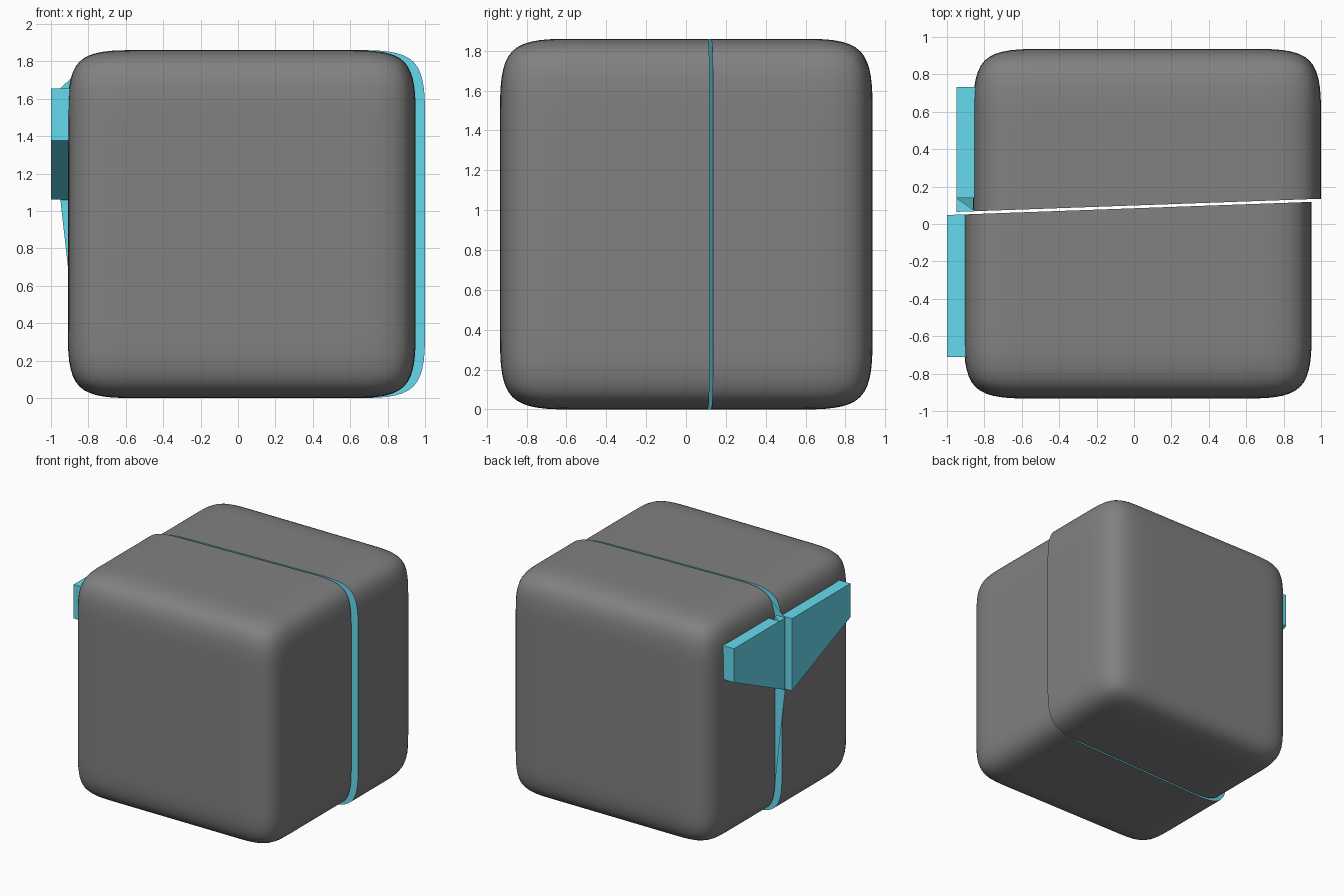
import bpy, bmesh
from mathutils import Vector
from mathutils.geometry import convex_hull_2d

if "Cube" in bpy.data.objects:
    bpy.data.objects.remove(bpy.data.objects["Cube"])

S = 0.93            # half size of the block
SLOPE = 0.036       # slant of the cut across the block
TOP = 1.656         # height of the handle's top


def material(name, color):
    mat = bpy.data.materials.new(name)
    mat.diffuse_color = (*color, 1)
    mat.use_nodes = True
    mat.node_tree.nodes["Principled BSDF"].inputs["Base Color"].default_value = mat.diffuse_color
    return mat


cyan = material("cyan", (0.13, 0.71, 0.86))
dark_grey = material("dark_grey", (0.22, 0.22, 0.22))


def to_object(name, bm, mat=None, smooth=False, recalc=True):
    if recalc:
        bmesh.ops.recalc_face_normals(bm, faces=bm.faces[:])
    me = bpy.data.meshes.new(name)
    bm.to_mesh(me)
    bm.free()
    ob = bpy.data.objects.new(name, me)
    bpy.context.collection.objects.link(ob)
    if mat:
        me.materials.clear()
        me.materials.append(mat)
    if smooth:
        me.shade_smooth()
    return ob


def rounded_block(cx, cy):
    # Gridded cube, smoothed by subdivision so only its rim is round
    bm = bmesh.new()
    bmesh.ops.create_cube(bm, size=2 * S)
    bmesh.ops.subdivide_edges(bm, edges=bm.edges[:], cuts=4, use_grid_fill=True)
    ob = to_object("block_source", bm)
    ob.modifiers.new("round", 'SUBSURF').levels = 3
    bm = bmesh.new()
    bm.from_object(ob, bpy.context.evaluated_depsgraph_get())
    bpy.data.objects.remove(ob)
    bmesh.ops.translate(bm, verts=bm.verts, vec=(cx, cy, S))
    return bm


def handle_prism(x0, x1):
    # Flared handle bar: level top, underside dropping to the seam
    profile = [(-0.712, TOP), (-0.712, 1.377), (0.055, 1.058), (0.732, 1.377), (0.732, TOP)]
    bm = bmesh.new()
    f = bm.faces.new([bm.verts.new((x0, y, z)) for y, z in profile])
    r = bmesh.ops.extrude_face_region(bm, geom=[f])
    bmesh.ops.translate(bm, vec=(x1 - x0, 0, 0),
                        verts=[v for v in r["geom"] if isinstance(v, bmesh.types.BMVert)])
    bmesh.ops.recalc_face_normals(bm, faces=bm.faces[:])
    return bm


def slice_half(bm, y0, side):
    # Keep one side of the slanted cut and return the points on the cut
    r = bmesh.ops.bisect_plane(bm, geom=bm.verts[:] + bm.edges[:] + bm.faces[:], dist=1e-5,
                               plane_co=(0, y0, 0), plane_no=Vector((SLOPE, -1, 0)) * side,
                               clear_outer=True)
    return [(v.co.x, v.co.z) for v in r["geom_cut"] if isinstance(v, bmesh.types.BMVert)]


def open_notch(bm, outer, inner, y_near, y_far):
    # Triangular opening in the handle's top beside the seam
    diagonal = Vector((y_far - y_near, inner - outer, 0))
    for co, no in (((0, y_far, TOP), (0, 1, 0)), ((inner, y_near, TOP), diagonal)):
        bmesh.ops.bisect_plane(bm, geom=bm.verts[:] + bm.edges[:] + bm.faces[:],
                               dist=1e-5, plane_co=co, plane_no=no)
    hole = [f for f in bm.faces if abs(f.normal.z) > 0.99
            and f.calc_center_median().y < y_far
            and (f.calc_center_median() - Vector((inner, y_near, TOP))).dot(diagonal) > 0]
    bmesh.ops.delete(bm, geom=hole, context='FACES')


def cut_face(name, points, y0, side):
    # Flat face over the outline of the cut points
    bm = bmesh.new()
    f = bm.faces.new([bm.verts.new((points[i][0], y0 + SLOPE * points[i][0], points[i][1]))
                      for i in convex_hull_2d(points)])
    f.normal_update()
    if f.normal.y * side > 0:
        f.normal_flip()
    to_object(name, bm, cyan, recalc=False)


def build_half(name, cx, cy, y0, side):
    outer = cx - 1.02
    block = rounded_block(cx, cy)
    handle = handle_prism(outer, cx - 0.87)
    block_cut = slice_half(block, y0, side)
    handle_cut = slice_half(handle, y0, side)
    if side > 0:
        # The back half's cut face also webs the block to the handle
        open_notch(handle, outer, cx - 0.92, 0.07, 0.14)
        cut_face(name + "_cut_face", block_cut + handle_cut, y0, side)
    else:
        cut_face(name + "_cut_face", block_cut, y0, side)
        cut_face(name + "_handle_end", handle_cut, y0, side)
    to_object(name + "_block", block, dark_grey, smooth=True)
    to_object(name + "_handle", handle, cyan, recalc=False)


# side = +1 keeps the back, -1 keeps the front
build_half("front", 0.02, -0.003, 0.084, -1)
build_half("back", 0.07, 0.006, 0.099, 1)
